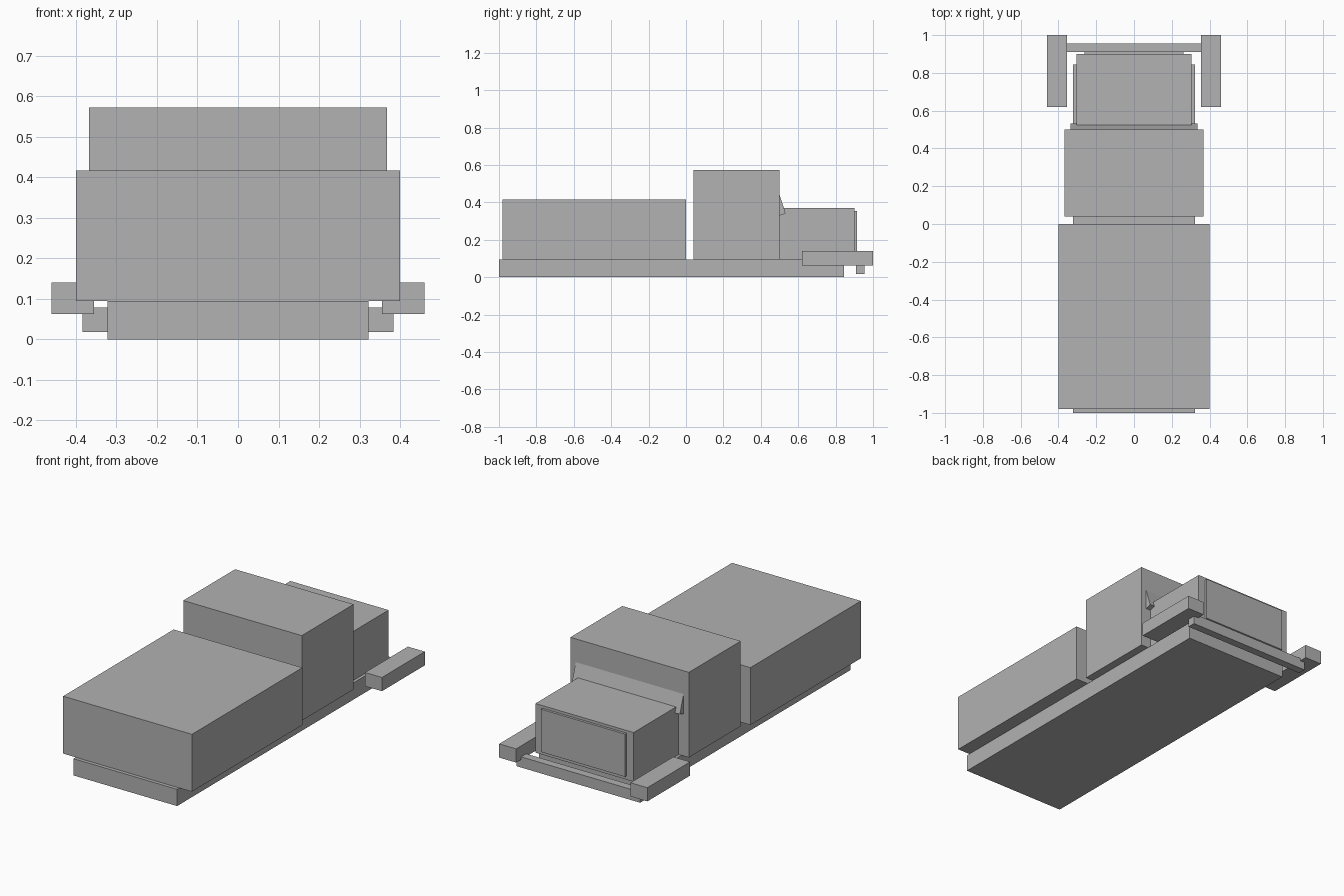
import bpy
import bmesh
from math import radians
from mathutils import Matrix, Vector

default = bpy.data.objects.get("Cube")
if default:
    bpy.data.objects.remove(default, do_unlink=True)

grey = bpy.data.materials.new("plain grey")
grey.use_nodes = True
colour = (0.445, 0.445, 0.445, 1)
grey.diffuse_color = colour
grey.node_tree.nodes["Principled BSDF"].inputs["Base Color"].default_value = colour


def box(name, x, y, z, tilt=0):
    """Flat-sided box from (min, max) ranges, tilted about its own x axis."""
    ranges = (x, y, z)
    centre = Vector([(a + b) / 2 for a, b in ranges])
    size = Vector([b - a for a, b in ranges])
    bm = bmesh.new()
    bmesh.ops.create_cube(bm, size=1, matrix=Matrix.Diagonal(size).to_4x4())
    mesh = bpy.data.meshes.new(name)
    bm.to_mesh(mesh)
    bm.free()
    mesh.materials.append(grey)
    obj = bpy.data.objects.new(name, mesh)
    obj.location = centre
    obj.rotation_euler.x = radians(tilt)
    bpy.context.collection.objects.link(obj)
    return obj


def wide(half):
    return (-half, half)


# Frame and bodywork
FLOOR = 0.094
box("chassis", wide(0.322), (-1, 0.845), (0, FLOOR))
box("cargo_box", wide(0.4), (-0.98, 0), (FLOOR, 0.416))
box("cab", wide(0.368), (0.04, 0.5), (FLOOR, 0.572))
box("hood", wide(0.305), (0.5, 0.9), (FLOOR, 0.37))
box("grille", wide(0.262), (0.9, 0.914), (0.115, 0.355))

# Sloping windscreen, mostly sunk into the cab
box("windscreen", wide(0.335), (0.463, 0.503), (0.329, 0.529), tilt=18)

# Bumper and fenders
box("bumper", wide(0.384), (0.91, 0.955), (0.018, 0.078))
for side, sign in (("left", 1), ("right", -1)):
    box(side + "_fender", sorted((sign * 0.355, sign * 0.46)), (0.62, 1), (0.063, 0.14))
